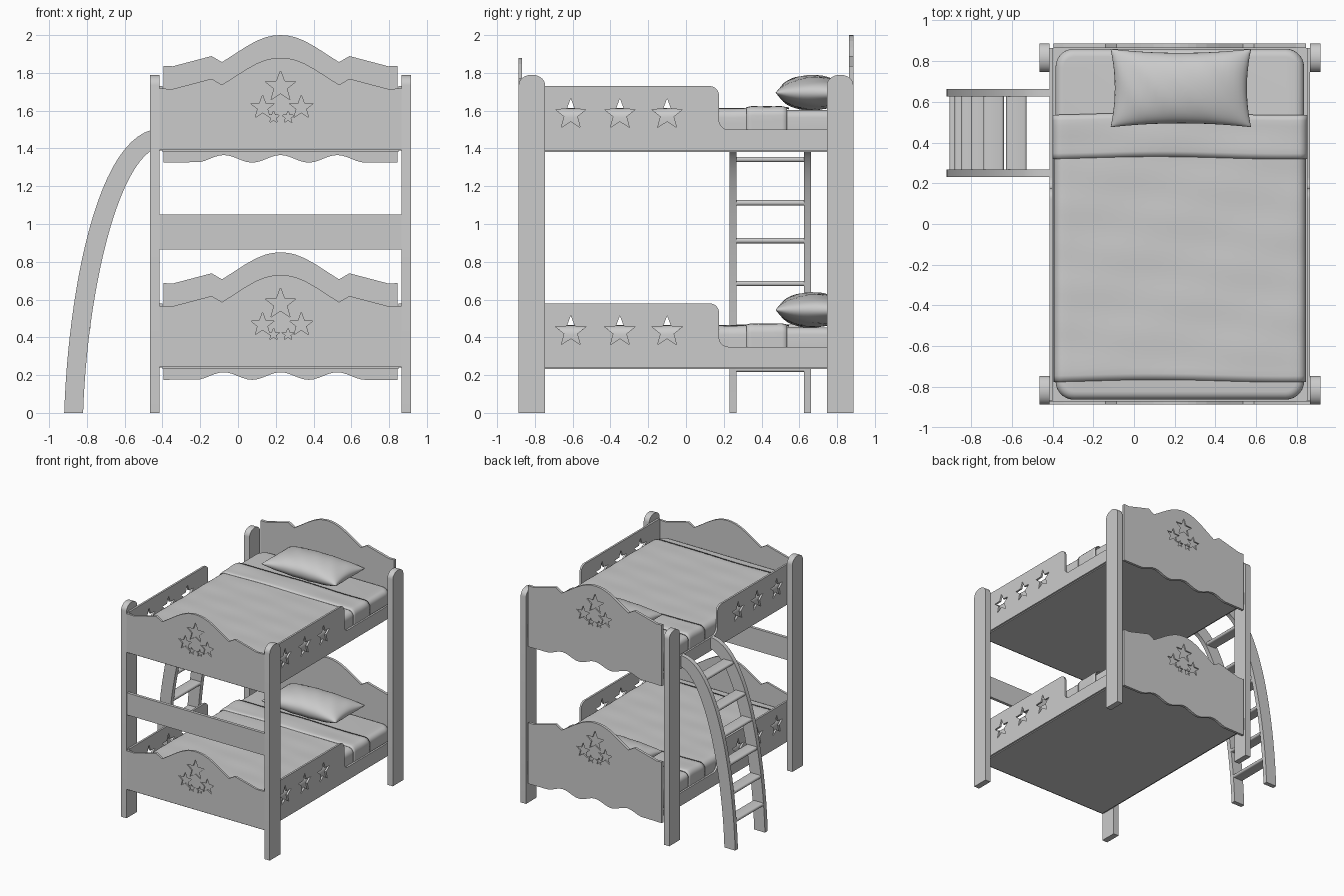
import bpy, bmesh, math
from math import sin, cos, pi

if "Cube" in bpy.data.objects:
    bpy.data.objects.remove(bpy.data.objects["Cube"])

CX = 0.225          # bed centre line in x
LEVEL = 1.15        # height between the two bunks


def finish(name, bm, smooth=None, solid=True):
    bmesh.ops.recalc_face_normals(bm, faces=bm.faces)
    if solid and bm.calc_volume(signed=True) < 0:
        bmesh.ops.reverse_faces(bm, faces=bm.faces)
    me = bpy.data.meshes.new(name)
    bm.to_mesh(me)
    bm.free()
    ob = bpy.data.objects.new(name, me)
    bpy.context.collection.objects.link(ob)
    if smooth:
        bpy.ops.object.select_all(action='DESELECT')
        ob.select_set(True)
        bpy.context.view_layer.objects.active = ob
        bpy.ops.object.shade_smooth_by_angle(angle=math.radians(smooth))
    return ob


def prism(name, pts, axis, a, b, smooth=None):
    """Extrude a 2D outline (u, z) along 'x' or 'y' from a to b."""
    bm = bmesh.new()
    put = (lambda w, u, z: (w, u, z)) if axis == 'x' else (lambda w, u, z: (u, w, z))
    near = [bm.verts.new(put(a, u, z)) for u, z in pts]
    far = [bm.verts.new(put(b, u, z)) for u, z in pts]
    bm.faces.new(near)
    bm.faces.new(far[::-1])
    for i in range(len(pts)):
        bm.faces.new((near[i - 1], far[i - 1], far[i], near[i]))
    return finish(name, bm, smooth)


def box(name, x0, x1, y0, y1, z0, z1):
    return prism(name, [(x0, z0), (x1, z0), (x1, z1), (x0, z1)], 'y', y0, y1)


def star(u, z, r):
    return [(u + (r if i % 2 == 0 else r * 0.42) * sin(i * pi / 5),
             z + (r if i % 2 == 0 else r * 0.42) * cos(i * pi / 5)) for i in range(10)]


def cut_stars(ob, stars, axis, a, b):
    for s in stars:
        cutter = prism("star_cutter", star(*s), axis, a, b)
        cutter.hide_render = True
        mod = ob.modifiers.new("star", 'BOOLEAN')
        mod.operation, mod.solver, mod.object = 'DIFFERENCE', 'EXACT', cutter
        bpy.context.view_layer.objects.active = ob
        bpy.ops.object.modifier_apply(modifier=mod.name)
        bpy.data.objects.remove(cutter)


def arc(cu, cz, ru, rz, a0, a1, n=8):
    return [(cu + ru * cos(math.radians(a0 + (a1 - a0) * i / n)),
             cz + rz * sin(math.radians(a0 + (a1 - a0) * i / n))) for i in range(n + 1)]


# Corner posts with rounded tops
for side, x in (("left", -0.465), ("right", 0.865)):
    for end, y in (("front", -0.816), ("back", 0.816)):
        top = arc(y, 1.735, 0.07, 0.055, 0, 180, 14)
        prism(f"{end}_{side}_post", [(y - 0.07, 0), (y + 0.07, 0)] + top, 'x', x, x + 0.05, 30)

# Stretcher between the front posts
box("front_stretcher", -0.415, 0.865, -0.88, -0.855, 0.865, 1.05)


def crest(top, half):
    """Scalloped top outline, right to left."""
    right = [(half, -0.163), (0.57, -0.165), (0.365, -0.111), (0.31, -0.143), (0.25, -0.105),
             (0.19, -0.066), (0.13, -0.032), (0.08, -0.012), (0.04, -0.003), (0, 0)]
    return [(CX + u, top + z) for u, z in right] + [(CX - u, top + z) for u, z in right[-2::-1]]


def emblem(z):
    return [(CX, z, 0.085), (CX - 0.095, z - 0.11, 0.065), (CX + 0.11, z - 0.11, 0.065),
            (CX - 0.037, z - 0.162, 0.034), (CX + 0.04, z - 0.162, 0.034)]


def cloth(name, x0, x1, y0, y1, zlow, ztop, amp):
    """Sheet draped over the mattress, with light wrinkles."""
    r = 0.045
    n = 30
    sec = [(x0, zlow + (ztop - r - zlow) * i / 4) for i in range(4)]
    sec += arc(x0 + r, ztop - r, r, r, 180, 90, 5)
    sec += [(x0 + r + (x1 - x0 - 2 * r) * i / n, ztop) for i in range(1, n)]
    sec += arc(x1 - r, ztop - r, r, r, 90, 0, 5)
    sec += [(x1, zlow + (ztop - r - zlow) * i / 4) for i in range(3, -1, -1)]
    rows = max(8, int((y1 - y0) / 0.03))
    bm = bmesh.new()
    grid = []
    for j in range(rows + 1):
        y = y0 + (y1 - y0) * j / rows
        edge = 0.005 if j in (0, rows) else 0
        grid.append([bm.verts.new((x, y + 0.006 * sin(5 * x + 1),
                                   z - edge + amp * sin(7 * x + 9 * y) * cos(23 * y - 3 * x)))
                     for x, z in sec])
    for a, b in zip(grid, grid[1:]):
        for i in range(len(sec) - 1):
            bm.faces.new((a[i], a[i + 1], b[i + 1], b[i]))
    ob = finish(name, bm, 50, solid=False)
    mod = ob.modifiers.new("thickness", 'SOLIDIFY')
    mod.thickness, mod.offset = 0.006, 0
    return ob


def pillow(name, cx, cy, cz, hx, hy, h):
    bm = bmesh.new()
    n = 24
    for sgn in (1, -1):
        g = []
        for j in range(n + 1):
            v = sin((2 * j / n - 1) * pi / 2)
            row = []
            for i in range(n + 1):
                u = sin((2 * i / n - 1) * pi / 2)
                puff = (max(0, 1 - u * u) * max(0, 1 - v * v)) ** 0.45
                x = cx + hx * u * (1 - 0.06 * (1 - v * v))
                y = cy + hy * v * (1 - 0.10 * (1 - u * u))
                z = cz + sgn * h * puff + 0.003 * puff * sin(14 * u + 5 * v)
                row.append(bm.verts.new((x, y, z)))
            g.append(row)
        for a, b in zip(g, g[1:]):
            for i in range(n):
                bm.faces.new((a[i], a[i + 1], b[i + 1], b[i]))
    bmesh.ops.remove_doubles(bm, verts=bm.verts, dist=0.0005)
    return finish(name, bm, 60)


def mattress(name, x0, x1, y0, y1, z0, z1):
    bm = bmesh.new()
    bmesh.ops.create_cube(bm, size=1)
    for v in bm.verts:
        v.co = (x1 if v.co.x > 0 else x0, y1 if v.co.y > 0 else y0, z1 if v.co.z > 0 else z0)
    up = [e for e in bm.edges if abs(e.verts[0].co.z - e.verts[1].co.z) > 0.01]
    bmesh.ops.bevel(bm, geom=up, offset=0.09, segments=7, profile=0.5, affect='EDGES')
    rim = [e for e in bm.edges if abs(e.verts[0].co.z - e.verts[1].co.z) < 0.001]
    bmesh.ops.bevel(bm, geom=rim, offset=0.04, segments=5, profile=0.5, affect='EDGES')
    return finish(name, bm, 40)


for level, dz in (("lower", 0), ("upper", LEVEL)):
    # Footboard: straight bottom, stars engraved on the front
    ob = prism(f"{level}_footboard", [(CX - 0.64, dz + 0.243), (CX + 0.64, dz + 0.243)]
               + crest(dz + 0.73, 0.64), 'y', -0.886, -0.868)
    cut_stars(ob, emblem(dz + 0.577), 'y', -0.9, -0.877)

    # Headboard: wavy bottom, stars engraved on the back
    wave = [(CX - 0.62, dz + 0.175)]
    for i in range(37):
        u = -0.45 + 0.9 * i / 36
        wave.append((CX + u, dz + 0.195 + 0.02 * cos(2 * pi * u / 0.3)))
    wave = [p for p in wave if abs(p[0] - CX) != 0.45] + [(CX + 0.62, dz + 0.175)]
    ob = prism(f"{level}_headboard", wave + crest(dz + 0.85, 0.62), 'y', 0.864, 0.886)
    cut_stars(ob, emblem(dz + 0.70), 'y', 0.876, 0.9)

    # Side rails with a stepped-down entry and star cut-outs
    for side, x in (("left", -0.415), ("right", 0.849)):
        rail = [(-0.866, dz + 0.24), (0.864, dz + 0.24), (0.864, dz + 0.35)]
        rail += arc(0.225, dz + 0.40, 0.05, 0.05, 270, 180)
        rail += arc(0.125, dz + 0.53, 0.05, 0.05, 0, 90)
        rail += [(-0.866, dz + 0.58)]
        ob = prism(f"{level}_{side}_rail", rail, 'x', x, x + 0.016)
        cut_stars(ob, [(y, dz + 0.43, 0.085) for y in (-0.61, -0.35, -0.1)],
                  'x', x - 0.02, x + 0.04)

    # Base board and bedding
    box(f"{level}_bed_base", -0.40, 0.85, -0.868, 0.864, dz + 0.232, dz + 0.26)
    mattress(f"{level}_mattress", -0.385, 0.835, -0.862, 0.86, dz + 0.26, dz + 0.453)
    cloth(f"{level}_blanket", -0.391, 0.841, -0.77, 0.50, dz + 0.30, dz + 0.460, 0.002)
    cloth(f"{level}_blanket_fold", -0.398, 0.848, 0.325, 0.54, dz + 0.32, dz + 0.468, 0.003)
    pillow(f"{level}_pillow", 0.23, 0.667, dz + 0.545, 0.345, 0.192, 0.092)


# Ladder: curved side pieces, outer and inner edge as cubic curves
def bez(p, t):
    s = 1 - t
    return tuple(s**3 * a + 3 * s * s * t * b + 3 * s * t * t * c + t**3 * d
                 for a, b, c, d in zip(*p))


OUTER = ((-0.92, 0), (-0.90, 0.62), (-0.75, 1.49), (-0.415, 1.505))
INNER = ((-0.82, 0), (-0.80, 0.62), (-0.64, 1.35), (-0.415, 1.41))
edge_out = [bez(OUTER, i / 24) for i in range(25)]
edge_in = [bez(INNER, i / 24) for i in range(25)]
for side, y in (("front", 0.23), ("back", 0.625)):
    prism(f"ladder_{side}_side", edge_out + edge_in[::-1], 'y', y, y + 0.037, 30)

# Ladder steps, set between the side pieces
for k, z in enumerate((0.23, 0.455, 0.685, 0.912, 1.112, 1.342)):
    xo = min(edge_out, key=lambda p: abs(p[1] - z))[0]
    xi = min(edge_in, key=lambda p: abs(p[1] - z))[0]
    mid = (xo + xi) / 2
    outline = arc(mid + 0.038, z, 0.012, 0.014, -90, 90, 6) + arc(mid - 0.038, z, 0.012, 0.014, 90, 270, 6)
    prism(f"ladder_step_{k + 1}", outline, 'y', 0.262, 0.63, 40)
